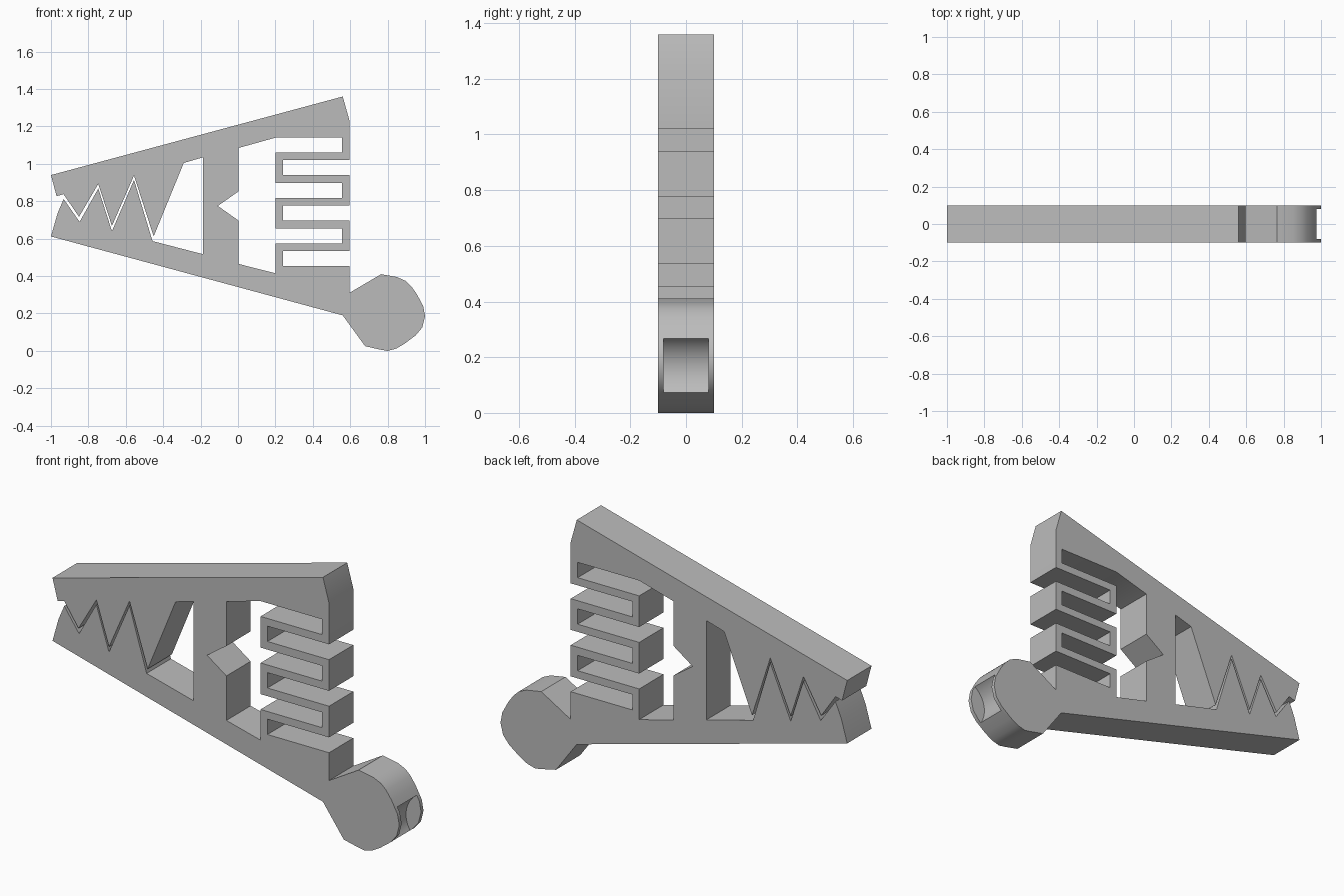
import bpy, bmesh, math

default = bpy.data.objects.get("Cube")
if default:
    bpy.data.objects.remove(default, do_unlink=True)

grey = bpy.data.materials.new("plain grey")
grey.use_nodes = True
colour = (0.5, 0.5, 0.5, 1)
grey.diffuse_color = colour
grey.node_tree.nodes["Principled BSDF"].inputs["Base Color"].default_value = colour

HALF = 0.1        # half the thickness of the plate
PITCH = 0.2425    # spacing of the spring folds
SLOT = 0.08       # height of each spring slot


def slots(x_open, x_shut, top):
    """Three stacked slots of the spring, from the top down."""
    pts = []
    for i in range(3):
        z = top - i * PITCH
        pts += [(x_open, z), (x_shut, z), (x_shut, z - SLOT), (x_open, z - SLOT)]
    return pts


# Outer outline, clockwise from the tip of the upper jaw
upper_arm = [(-1, 0.94), (0.56, 1.36), (0.595, 1.235)]
bulb = [(0.595, 0.31), (0.765, 0.41), (0.85, 0.395), (0.895, 0.375), (0.925, 0.347),
        (0.955, 0.305), (0.99, 0.24), (1, 0.185), (0.985, 0.125), (0.95, 0.083),
        (0.89, 0.038), (0.845, 0.012), (0.8, 0), (0.765, 0.006), (0.68, 0.025), (0.56, 0.19)]
lower_jaw = [(-1, 0.612), (-0.965, 0.735), (-0.932, 0.812), (-0.847, 0.69),
             (-0.747, 0.868), (-0.674, 0.64), (-0.556, 0.914), (-0.457, 0.587)]
jaw_gap = [(-0.187, 0.517), (-0.187, 1.035), (-0.29, 1.005)]
upper_jaw = [(-0.451, 0.612), (-0.556, 0.938), (-0.674, 0.668), (-0.747, 0.893),
             (-0.85, 0.717), (-0.933, 0.838), (-0.97, 0.827)]
outline = upper_arm + slots(0.595, 0.24, 1.02) + bulb + lower_jaw + jaw_gap + upper_jaw

# Closed window between the notched post and the folded spring
post = [(0.2, 0.415), (0.003, 0.465), (0.003, 0.697), (-0.108, 0.775),
        (0.003, 0.853), (0.003, 1.085)]
window = slots(0.2, 0.555, 1.14) + post

# Clip body: filled outline with the window, extruded to full thickness
curve = bpy.data.curves.new("clip_body", "CURVE")
curve.dimensions = "2D"
curve.fill_mode = "BOTH"
curve.extrude = HALF
for loop in (outline, window):
    spline = curve.splines.new("POLY")
    spline.points.add(len(loop) - 1)
    for point, (x, z) in zip(spline.points, loop):
        point.co = (x, z, 0, 1)
    spline.use_cyclic_u = True
body = bpy.data.objects.new("clip_body", curve)
body.rotation_euler.x = math.pi / 2
bpy.context.collection.objects.link(body)


def select_only(obj):
    bpy.ops.object.select_all(action="DESELECT")
    obj.select_set(True)
    bpy.context.view_layer.objects.active = obj


select_only(body)
bpy.ops.object.convert(target="MESH")
body = bpy.context.object
bpy.ops.object.transform_apply(location=False, rotation=True, scale=False)

bm = bmesh.new()
bm.from_mesh(body.data)
bmesh.ops.remove_doubles(bm, verts=bm.verts, dist=0.0005)
bmesh.ops.recalc_face_normals(bm, faces=bm.faces)
bm.to_mesh(body.data)
bm.free()
body.data.materials.clear()
body.data.materials.append(grey)

# Shallow concave pocket in the end of the bulb
bpy.ops.mesh.primitive_cylinder_add(vertices=64, radius=0.14, depth=0.16,
                                    location=(1.053, 0, 0.15),
                                    rotation=(math.pi / 2, 0, 0))
cutter = bpy.context.object
cutter.name = "pocket_cutter"
cutter.hide_render = True
cutter.data.materials.append(grey)
cut = body.modifiers.new("pocket", "BOOLEAN")
cut.operation = "DIFFERENCE"
cut.solver = "EXACT"
cut.object = cutter
select_only(body)
bpy.ops.object.modifier_apply(modifier=cut.name)
bpy.data.objects.remove(cutter, do_unlink=True)

bpy.ops.object.shade_smooth_by_angle(angle=math.radians(30))
